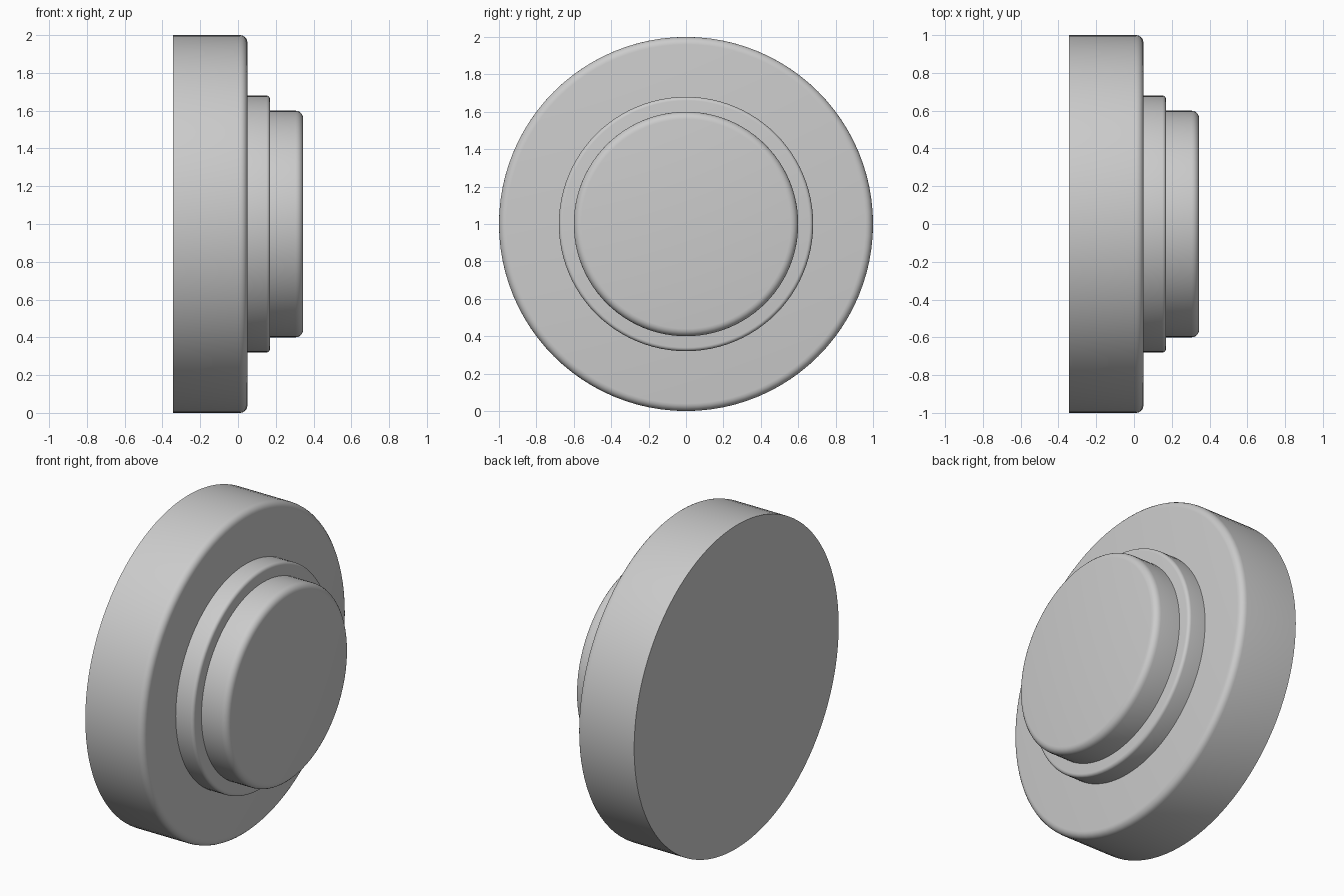
import bpy, bmesh, math
from mathutils import Matrix

if "Cube" in bpy.data.objects:
    bpy.data.objects.remove(bpy.data.objects["Cube"])


def rounded_disc(name, x0, x1, radius, bevel, sides=96):
    """Disc along the X axis with a rounded rim on its +X end."""
    bm = bmesh.new()
    bmesh.ops.create_cone(bm, cap_ends=True, segments=sides, radius1=radius,
                          radius2=radius, depth=x1 - x0)
    bmesh.ops.rotate(bm, verts=bm.verts, matrix=Matrix.Rotation(math.pi / 2, 3, 'Y'))
    bmesh.ops.translate(bm, verts=bm.verts, vec=((x0 + x1) / 2, 0, 1))
    rim = [e for e in bm.edges if all(v.co.x > x1 - 1e-4 for v in e.verts)]
    bmesh.ops.bevel(bm, geom=rim, offset=bevel, segments=5, profile=0.5,
                    affect='EDGES', clamp_overlap=True)
    bmesh.ops.recalc_face_normals(bm, faces=bm.faces)
    mesh = bpy.data.meshes.new(name)
    bm.to_mesh(mesh)
    bm.free()
    obj = bpy.data.objects.new(name, mesh)
    bpy.context.collection.objects.link(obj)
    bpy.ops.object.select_all(action='DESELECT')
    obj.select_set(True)
    bpy.context.view_layer.objects.active = obj
    bpy.ops.object.shade_smooth_by_angle(angle=math.radians(35))
    return obj


# Wide base plate, stepped collar and push button
rounded_disc("base_plate", -0.345, 0.05, 1.0, 0.04)
rounded_disc("collar", 0.04, 0.17, 0.68, 0.02)
rounded_disc("button", 0.16, 0.345, 0.6, 0.04)
